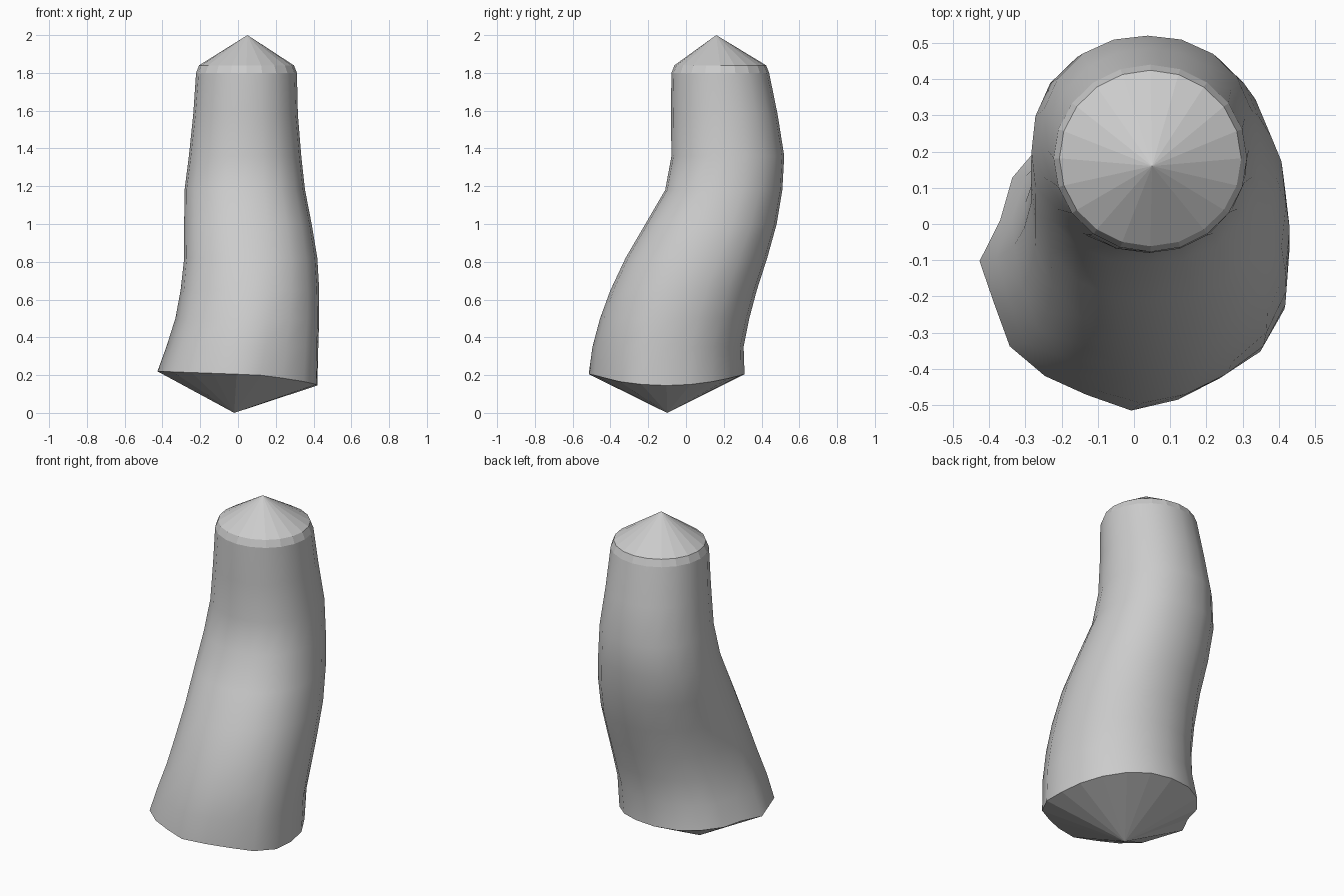
import bpy, bmesh
from math import cos, sin, pi

if "Cube" in bpy.data.objects:
    bpy.data.objects.remove(bpy.data.objects["Cube"])

N = 20

# Body sections: z, x min, x max, y min, y max, squareness exponent
SECTIONS = [
    (0.20, -0.435, 0.42, -0.515, 0.31, 2.0),
    (0.35, -0.385, 0.425, -0.495, 0.305, 2.05),
    (0.50, -0.335, 0.43, -0.455, 0.335, 2.1),
    (0.65, -0.305, 0.43, -0.40, 0.375, 2.15),
    (0.82, -0.285, 0.42, -0.32, 0.43, 2.2),
    (1.00, -0.285, 0.39, -0.215, 0.48, 2.25),
    (1.18, -0.283, 0.355, -0.11, 0.51, 2.25),
    (1.36, -0.26, 0.335, -0.077, 0.52, 2.2),
    (1.58, -0.237, 0.317, -0.08, 0.485, 2.1),
    (1.80, -0.222, 0.312, -0.077, 0.44, 2.0),
]
# Uneven outline of the flared foot, fading out upwards
FOOT = [1, 1, 1, 1, 1, 1, 1, .98, .95, .89, .98, .93, .97, .95, .94, 1, .975, .97, 1.03, 1.04]


def ring(bm, z, x0, x1, y0, y1, e, first=False, scale=1.0):
    cx, cy, rx, ry = (x0 + x1) / 2, (y0 + y1) / 2, (x1 - x0) / 2, (y1 - y0) / 2
    fade = max(0.0, min(1.0, (0.75 - z) / 0.55))
    verts = []
    for i in range(N):
        a = 2 * pi * i / N
        c, s = cos(a), sin(a)
        r = scale / (abs(c) ** e + abs(s) ** e) ** (1 / e)
        r *= 1 + (FOOT[i] - 1) * fade
        # tilted foot rim, lowest on the right
        dz = 0.005 - 0.06 * max(0, c) ** 2 + 0.015 * max(0, -c) if first else 0
        verts.append(bm.verts.new((cx + rx * r * c, cy + ry * r * s, z + dz)))
    return verts


def bridge(bm, a, b, smooth):
    for i in range(N):
        j = (i + 1) % N
        bm.faces.new((a[i], a[j], b[j], b[i])).smooth = smooth


def fan(bm, loop, tip):
    t = bm.verts.new(tip)
    for i in range(N):
        bm.faces.new((loop[i], loop[(i + 1) % N], t)).smooth = False


bm = bmesh.new()
# Leaning body
rings = [ring(bm, *s, first=(k == 0)) for k, s in enumerate(SECTIONS)]
for a, b in zip(rings, rings[1:]):
    bridge(bm, a, b, True)
# Pointed top cap with a narrow bevel
bevel = ring(bm, 1.84, *SECTIONS[-1][1:], scale=0.94)
bridge(bm, rings[-1], bevel, False)
fan(bm, bevel, (0.05, 0.16, 2.0))
# Pointed underside
fan(bm, rings[0], (-0.02, -0.10, 0.0))
bmesh.ops.recalc_face_normals(bm, faces=bm.faces)

mesh = bpy.data.meshes.new("bent_stump")
bm.to_mesh(mesh)
bm.free()
obj = bpy.data.objects.new("bent_stump", mesh)
bpy.context.collection.objects.link(obj)
